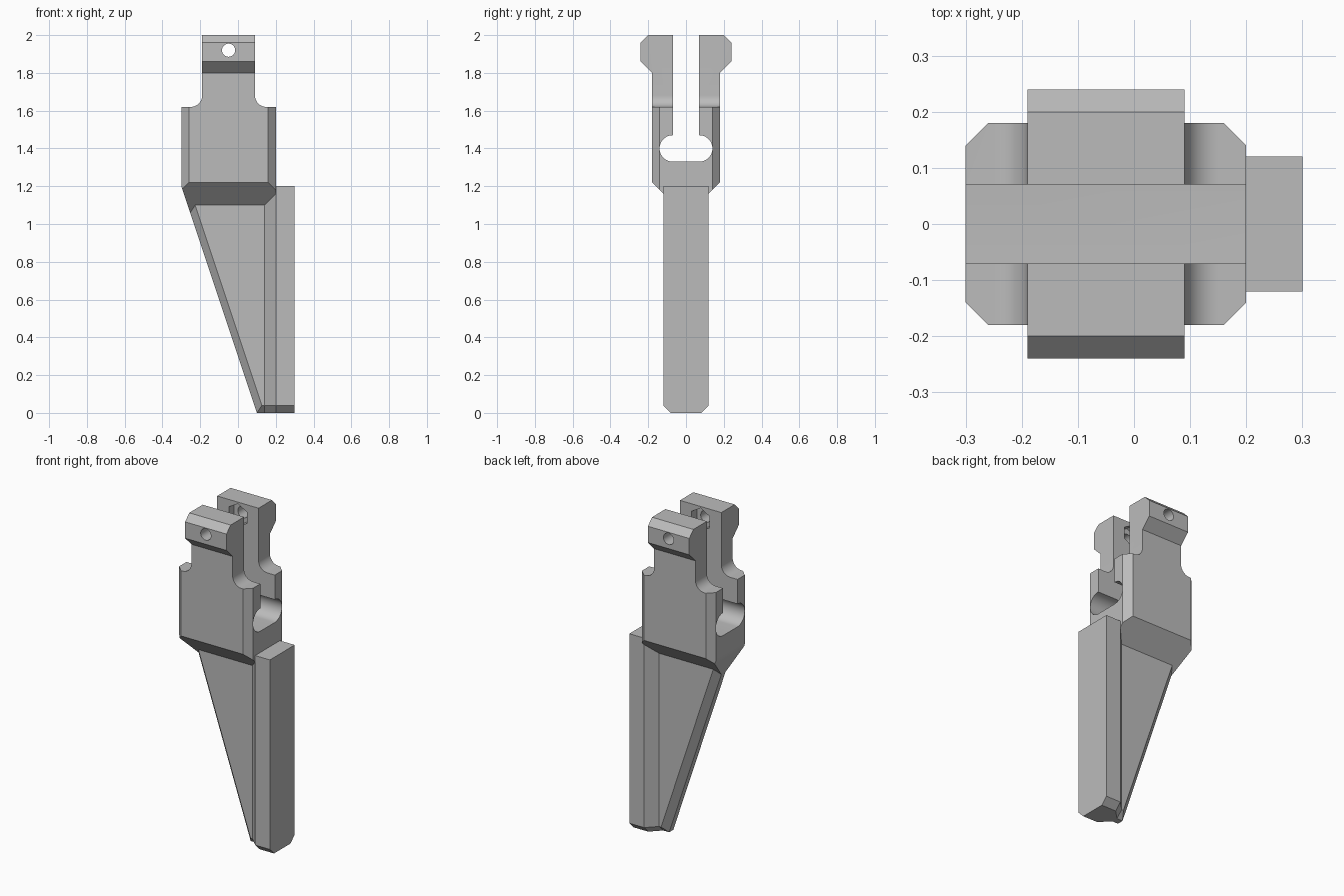
import bpy, bmesh
from math import cos, sin, radians

if "Cube" in bpy.data.objects:
    bpy.data.objects.remove(bpy.data.objects["Cube"])

GREY = (0.5, 0.5, 0.5, 1)
grey = bpy.data.materials.new("plain grey")
grey.use_nodes = True
grey.diffuse_color = GREY
grey.node_tree.nodes["Principled BSDF"].inputs["Base Color"].default_value = GREY


def arc(cx, cy, r, start, end, n):
    angles = [radians(start + (end - start) * i / n) for i in range(n + 1)]
    return [(cx + r * cos(a), cy + r * sin(a)) for a in angles]


def mirror(points):
    """Close a half outline by reflecting it across its second axis."""
    return points + [(x, -y) for x, y in reversed(points)]


def loft(name, rings):
    """Skin a stack of equal rings and cap both ends."""
    bm = bmesh.new()
    loops = [[bm.verts.new(p) for p in ring] for ring in rings]
    for low, high in zip(loops, loops[1:]):
        for i in range(len(low)):
            j = (i + 1) % len(low)
            bm.faces.new((low[i], low[j], high[j], high[i]))
    bm.faces.new(loops[0])
    bm.faces.new(loops[-1])
    bmesh.ops.remove_doubles(bm, verts=bm.verts, dist=1e-5)
    bmesh.ops.recalc_face_normals(bm, faces=bm.faces)
    mesh = bpy.data.meshes.new(name)
    bm.to_mesh(mesh)
    bm.free()
    mesh.materials.append(grey)
    obj = bpy.data.objects.new(name, mesh)
    bpy.context.collection.objects.link(obj)
    return obj


def prism(name, outline, axis, low, high):
    """Extrude an outline along x, y or z."""
    place = {"x": lambda a, b, d: (d, a, b),
             "y": lambda a, b, d: (a, d, b),
             "z": lambda a, b, d: (a, b, d)}[axis]
    return loft(name, [[place(a, b, d) for a, b in outline] for d in (low, high)])


def activate(obj):
    bpy.ops.object.select_all(action="DESELECT")
    obj.select_set(True)
    bpy.context.view_layer.objects.active = obj


def combine(obj, cutter, operation):
    cutter.hide_render = True
    activate(obj)
    mod = obj.modifiers.new("shape", "BOOLEAN")
    mod.operation, mod.solver, mod.object = operation, "EXACT", cutter
    bpy.ops.object.modifier_apply(modifier=mod.name)
    bpy.data.objects.remove(cutter)


def edge_x(z):
    """Leading edge of the slanted blade."""
    return 0.1 - z / 3


# Forked body: side outline with slot, round-ended opening and flared heads
half = [(0.18, 1.22), (0.18, 1.8), (0.24, 1.86), (0.24, 1.96), (0.2, 2), (0.07, 2)]
half += arc(0.07, 1.4, 0.07, 90, -90, 24)
side = [(0, 1.04)] + half + [(-y, z) for y, z in reversed(half)]
body = prism("forked_body", side, "x", -0.35, 0.25)

# Front outline with filleted shoulders
front = [(edge_x(1), 1), (0.2, 1), (0.2, 1.62)]
front += arc(0.15, 1.68, 0.06, 270, 180, 12) + [(0.09, 2.1), (-0.19, 2.1)]
front += arc(-0.25, 1.68, 0.06, 0, -90, 12) + [(-0.3, 1.62), (-0.3, 1.2)]
combine(body, prism("front_cutter", front, "y", -0.4, 0.4), "INTERSECT")

# Chamfered vertical corners
plan = mirror([(-0.3, 0.14), (-0.15, 0.29), (0.05, 0.29), (0.2, 0.14)])
combine(body, prism("plan_cutter", plan, "z", 0.9, 2.2), "INTERSECT")

# Pin hole through both heads, with hexagonal pockets on the inner walls
combine(body, prism("hex_cutter", arc(-0.05, 1.92, 0.07, 30, 330, 5),
                    "y", -0.12, 0.12), "DIFFERENCE")
combine(body, prism("pin_cutter", arc(-0.05, 1.92, 0.035, 0, 345, 23),
                    "y", -0.4, 0.4), "DIFFERENCE")

# Tapered blade with bevelled leading edge and foot
rings = []
for z, inset in ((0, 0), (0.04, 0.04), (1.12, 0.04)):
    x, y = edge_x(z), 0.02 + inset
    rings.append([(a, b, z) for a, b in mirror([(x, 0.02), (x + inset, y), (0.22, y)])])
blade = loft("tapered_blade", rings)

# Thick spine along the straight edge, flared out from the blade
rings = []
for z, cut in ((0, 0.04), (0.04, 0), (1.2, 0)):
    outline = mirror([(0.14, 0.06 - cut), (0.2, 0.12 - cut), (0.3, 0.12 - cut)])
    rings.append([(a, b, z) for a, b in outline])
spine = loft("spine", rings)

for part in (body, blade, spine):
    activate(part)
    bpy.ops.object.shade_smooth_by_angle(angle=radians(25))
